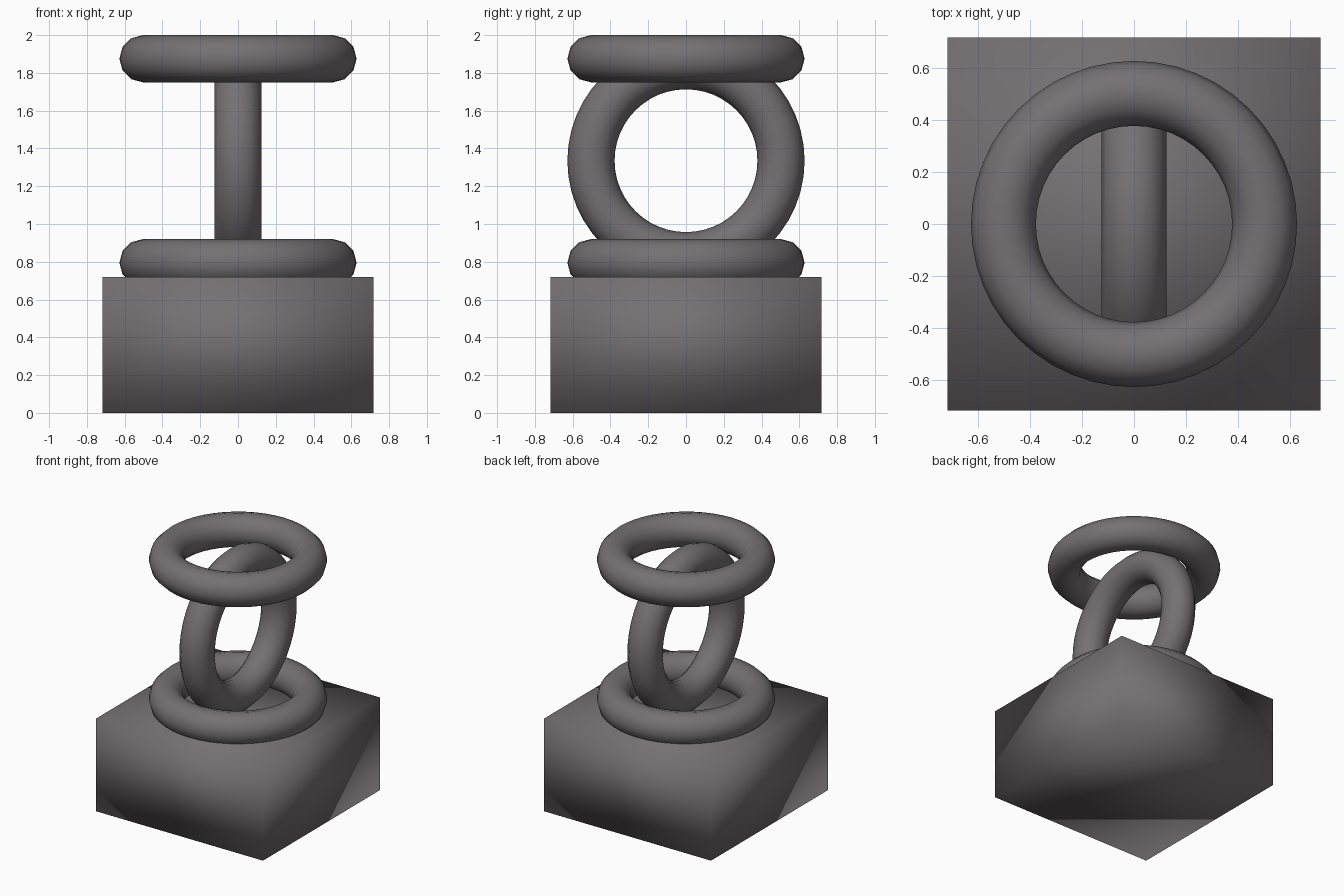
import bpy
from math import pi

cube = bpy.data.objects.get("Cube")
if cube:
    bpy.data.objects.remove(cube, do_unlink=True)

# One dark warm grey for everything
grey = bpy.data.materials.new("warm_grey")
grey.use_nodes = True
colour = (0.18, 0.165, 0.17, 1)
grey.diffuse_color = colour
grey.node_tree.nodes["Principled BSDF"].inputs["Base Color"].default_value = colour


def finish(name):
    obj = bpy.context.object
    obj.name = name
    obj.data.materials.append(grey)
    bpy.ops.object.shade_smooth()
    return obj


def ring(name, z, tilt=0):
    bpy.ops.mesh.primitive_torus_add(
        major_radius=0.503, minor_radius=0.125, major_segments=48,
        minor_segments=12, location=(0, 0, z), rotation=(0, tilt, 0))
    return finish(name)


# Square base block, shaded softly across its edges
bpy.ops.mesh.primitive_cube_add(size=1, location=(0, 0, 0.36))
base = bpy.context.object
base.scale = (1.436, 1.436, 0.72)
bpy.ops.object.transform_apply(location=False, rotation=False, scale=True)
finish("base_block")

# Three interlocked rings, the lowest half sunk into the base
ring("lower_ring", 0.795)
ring("upright_ring", 1.335, pi / 2)
ring("upper_ring", 1.875)
